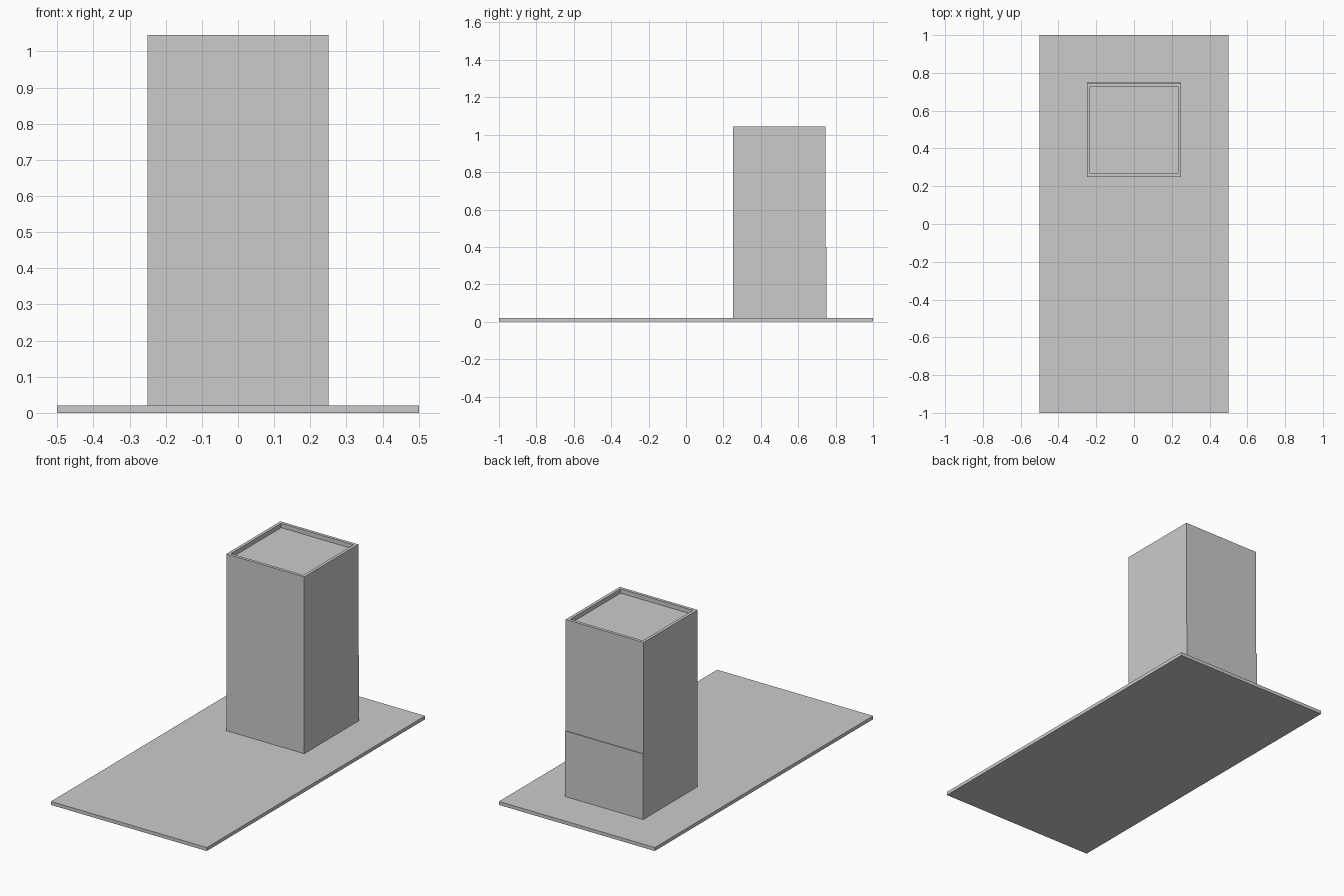
import bpy
import bmesh
from mathutils import Vector

if "Cube" in bpy.data.objects:
    bpy.data.objects.remove(bpy.data.objects["Cube"])

grey = bpy.data.materials.new("light_grey")
grey.diffuse_color = (0.6, 0.6, 0.6, 1.0)
grey.use_nodes = True
grey.node_tree.nodes["Principled BSDF"].inputs["Base Color"].default_value = grey.diffuse_color


def box(name, low, high, rim=0.0, depth=0.0):
    """Box between two corners, with an optional recess sunk into its top."""
    low, high = Vector(low), Vector(high)
    bm = bmesh.new()
    bmesh.ops.create_cube(bm, size=1)
    bmesh.ops.scale(bm, vec=high - low, verts=bm.verts)
    bmesh.ops.translate(bm, vec=(low + high) / 2, verts=bm.verts)
    if rim:
        top = max(bm.faces, key=lambda f: f.calc_center_median().z)
        bmesh.ops.inset_region(bm, faces=[top], thickness=rim)
        # second inset of zero width makes the parapet's inner walls
        bmesh.ops.inset_region(bm, faces=[top], thickness=0, depth=-depth)
    mesh = bpy.data.meshes.new(name)
    bm.to_mesh(mesh)
    bm.free()
    mesh.materials.append(grey)
    obj = bpy.data.objects.new(name, mesh)
    bpy.context.collection.objects.link(obj)
    return obj


# Ground slab
box("base_slab", (-0.5, -1, 0), (0.5, 1, 0.02))

# Lower storey of the tower
box("lower_storey", (-0.25, 0.25, 0.02), (0.25, 0.75, 0.40))

# Upper storeys, slightly set back at the rear, with a roof parapet
box("upper_storeys", (-0.25, 0.25, 0.40), (0.25, 0.745, 1.045),
    rim=0.025, depth=0.025)
